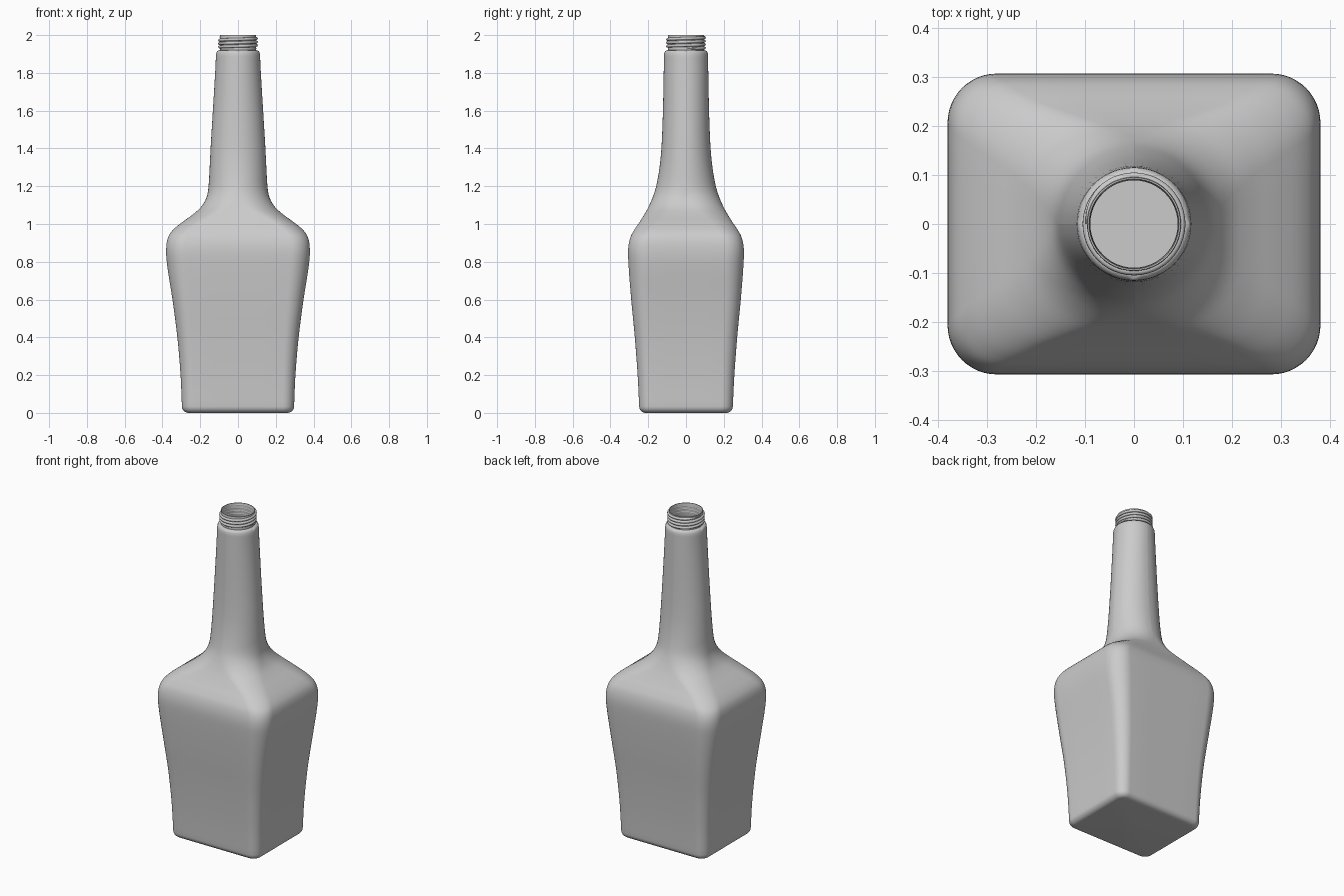
import bpy, bmesh, math
from mathutils import Vector

cube = bpy.data.objects.get("Cube")
if cube:
    bpy.data.objects.remove(cube, do_unlink=True)

glass = bpy.data.materials.new("plain_grey")
glass.use_nodes = True
GREY = (0.6, 0.6, 0.6, 1)
glass.diffuse_color = GREY
glass.node_tree.nodes["Principled BSDF"].inputs["Base Color"].default_value = GREY

ARC = 12     # segments per rounded corner
SIDE = 4     # segments per flat side


def section(z, hx, hy, r):
    """Rounded rectangle; becomes an ellipse when r reaches the half sizes."""
    rx, ry = min(r, hx), min(r, hy)
    corners = []
    for q, (sx, sy) in enumerate(((1, 1), (-1, 1), (-1, -1), (1, -1))):
        arc = []
        for i in range(ARC + 1):
            a = math.pi / 2 * (q + i / ARC)
            arc.append(Vector((sx * (hx - rx) + rx * math.cos(a),
                               sy * (hy - ry) + ry * math.sin(a), z)))
        corners.append(arc)
    ring = []
    for q, arc in enumerate(corners):
        ring += arc
        nxt = corners[(q + 1) % 4][0]
        ring += [arc[-1].lerp(nxt, i / SIDE) for i in range(1, SIDE)]
    return ring


def smooth_rows(rows, steps=4):
    """Catmull-Rom interpolation through the control sections."""
    out = []
    for i in range(len(rows) - 1):
        p = [rows[max(0, min(len(rows) - 1, i + k))] for k in (-1, 0, 1, 2)]
        for s in range(steps):
            t = s / steps
            out.append([0.5 * (2 * b + (c - a) * t + (2 * a - 5 * b + 4 * c - d) * t * t
                               + (3 * b - a - 3 * c + d) * t ** 3)
                        for a, b, c, d in zip(*p)])
    return out + [list(rows[-1])]


# Body: height, half width, half depth, corner radius
body = smooth_rows([
    (0.035, 0.297, 0.248, 0.06), (0.2, 0.304, 0.256, 0.065),
    (0.4, 0.321, 0.271, 0.075), (0.6, 0.347, 0.290, 0.085),
    (0.78, 0.375, 0.304, 0.1), (0.87, 0.380, 0.306, 0.1),
    (0.93, 0.370, 0.294, 0.1), (0.97, 0.343, 0.273, 0.105),
    (1.01, 0.295, 0.246, 0.11), (1.05, 0.240, 0.221, 0.125),
    (1.09, 0.196, 0.199, 0.145), (1.14, 0.167, 0.177, 0.155),
    (1.2, 0.156, 0.158, 0.157), (1.3, 0.150, 0.140, 0.15),
    (1.42, 0.144, 0.129, 0.145), (1.6, 0.133, 0.122, 0.14),
    (1.8, 0.121, 0.118, 0.13), (1.89, 0.117, 0.116, 0.12)])

# Rounded foot
foot = []
for i in range(6):
    a = math.pi / 2 * i / 6
    inset = 0.035 * (1 - math.sin(a))
    foot.append((0.035 * (1 - math.cos(a)), 0.297 - inset, 0.248 - inset, 0.06 - inset))

# Neck ledge, threaded collar and rim, then the bore inside
collar = [(z, r, r, r) for z, r in (
    (1.905, 0.115), (1.914, 0.111), (1.918, 0.106), (1.92, 0.096), (1.994, 0.096),
    (2.0, 0.095), (2.0, 0.092), (1.99, 0.090), (1.9, 0.090))]
WALL = 0.02
inside = [(z, hx - WALL, hy - WALL, max(r - WALL, 0.03)) for z, hx, hy, r in reversed(body)]

bm = bmesh.new()
rings = [[bm.verts.new(p) for p in section(*row)] for row in foot + body + collar + inside]
for low, high in zip(rings, rings[1:]):
    for i in range(len(low)):
        j = (i + 1) % len(low)
        bm.faces.new((low[i], low[j], high[j], high[i]))
bm.faces.new(rings[0][::-1])
bm.faces.new(rings[-1])
mesh = bpy.data.meshes.new("bottle")
bm.to_mesh(mesh)
bm.free()
bottle = bpy.data.objects.new("bottle", mesh)

# Screw thread: a tapered helix wrapped round the collar
TURNS, STEPS = 3.5, 48
curve = bpy.data.curves.new("screw_thread", "CURVE")
curve.dimensions = "3D"
curve.bevel_depth = 0.008
curve.bevel_resolution = 3
curve.use_fill_caps = True
spline = curve.splines.new("POLY")
count = int(TURNS * STEPS)
spline.points.add(count)
for i, point in enumerate(spline.points):
    a = 2 * math.pi * i / STEPS
    point.co = (0.097 * math.cos(a), 0.097 * math.sin(a), 1.928 + 0.063 * i / count, 1)
    point.radius = min(1, 0.2 + min(i, count - i) / 8)
thread = bpy.data.objects.new("screw_thread", curve)

for obj in (bottle, thread):
    bpy.context.collection.objects.link(obj)
    obj.data.materials.append(glass)

bpy.ops.object.select_all(action="DESELECT")
bottle.select_set(True)
bpy.context.view_layer.objects.active = bottle
bpy.ops.object.shade_smooth_by_angle(angle=math.radians(40))
